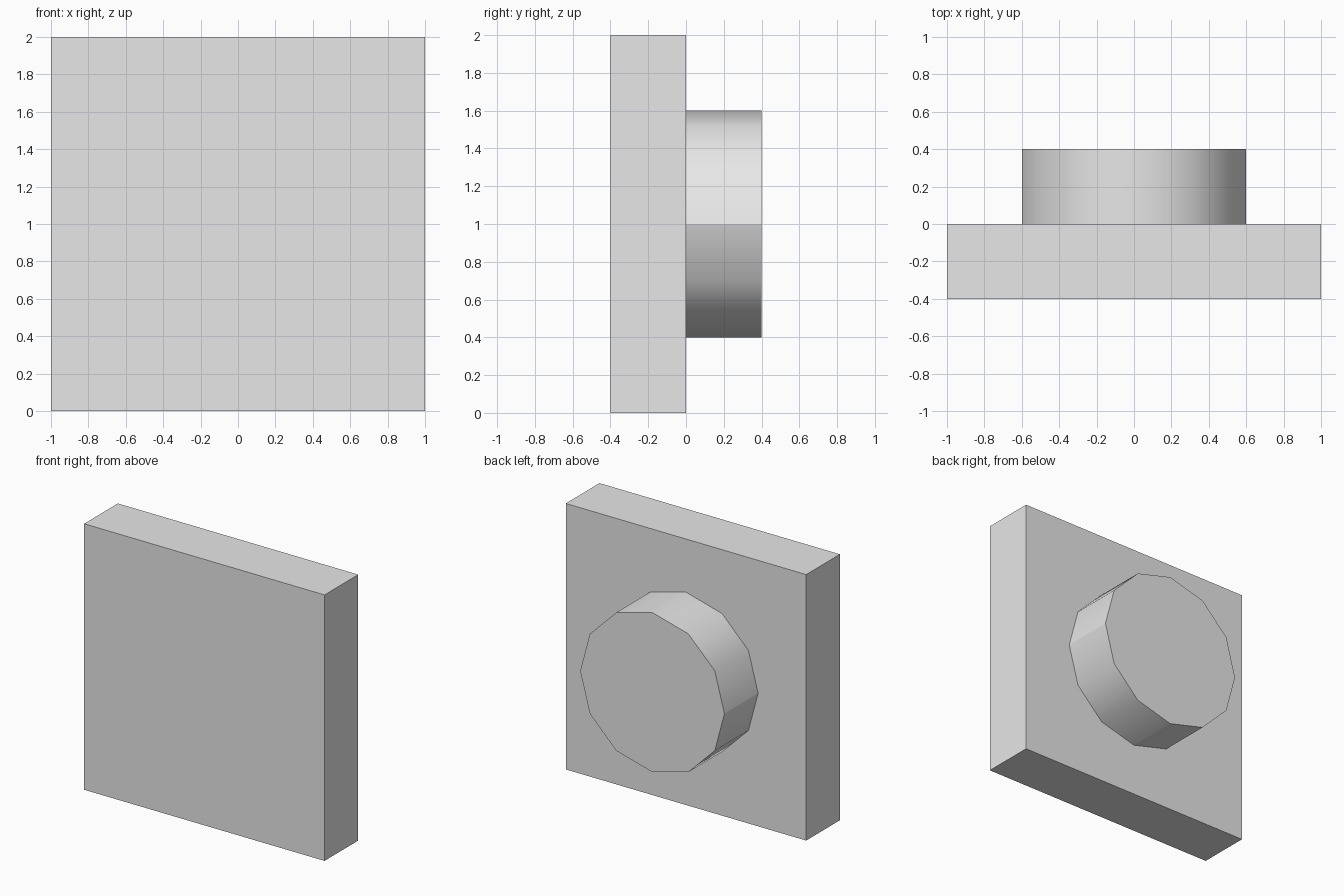
import bpy
import math

cube = bpy.data.objects.get("Cube")
if cube:
    bpy.data.objects.remove(cube, do_unlink=True)

# Single grey material
grey = bpy.data.materials.new("light_grey")
grey.use_nodes = True
grey.diffuse_color = (0.8, 0.8, 0.8, 1)
grey.node_tree.nodes["Principled BSDF"].inputs["Base Color"].default_value = grey.diffuse_color


def finish(name):
    obj = bpy.context.object
    obj.name = obj.data.name = name
    bpy.ops.object.transform_apply(location=False, rotation=True, scale=True)
    obj.data.materials.append(grey)
    return obj


# Square plate at the front
bpy.ops.mesh.primitive_cube_add(size=1, location=(0, -0.2, 1))
bpy.context.object.scale = (2, 0.4, 2)
finish("square_plate")

# Twelve-sided stud on the back
bpy.ops.mesh.primitive_cylinder_add(vertices=12, radius=0.6, depth=0.4,
                                    location=(0, 0.2, 1),
                                    rotation=(math.pi / 2, 0, 0))
stud = finish("round_stud")
bpy.ops.object.shade_smooth_by_angle(angle=math.radians(40))

# Crisp creases along the stud's two sides and its underside
verts = stud.data.vertices
for edge in stud.data.edges:
    a, b = (verts[i].co for i in edge.vertices)
    if abs(a.y - b.y) > 0.1 and (abs(a.x) > 0.59 or a.z < -0.59):
        edge.use_edge_sharp = True
